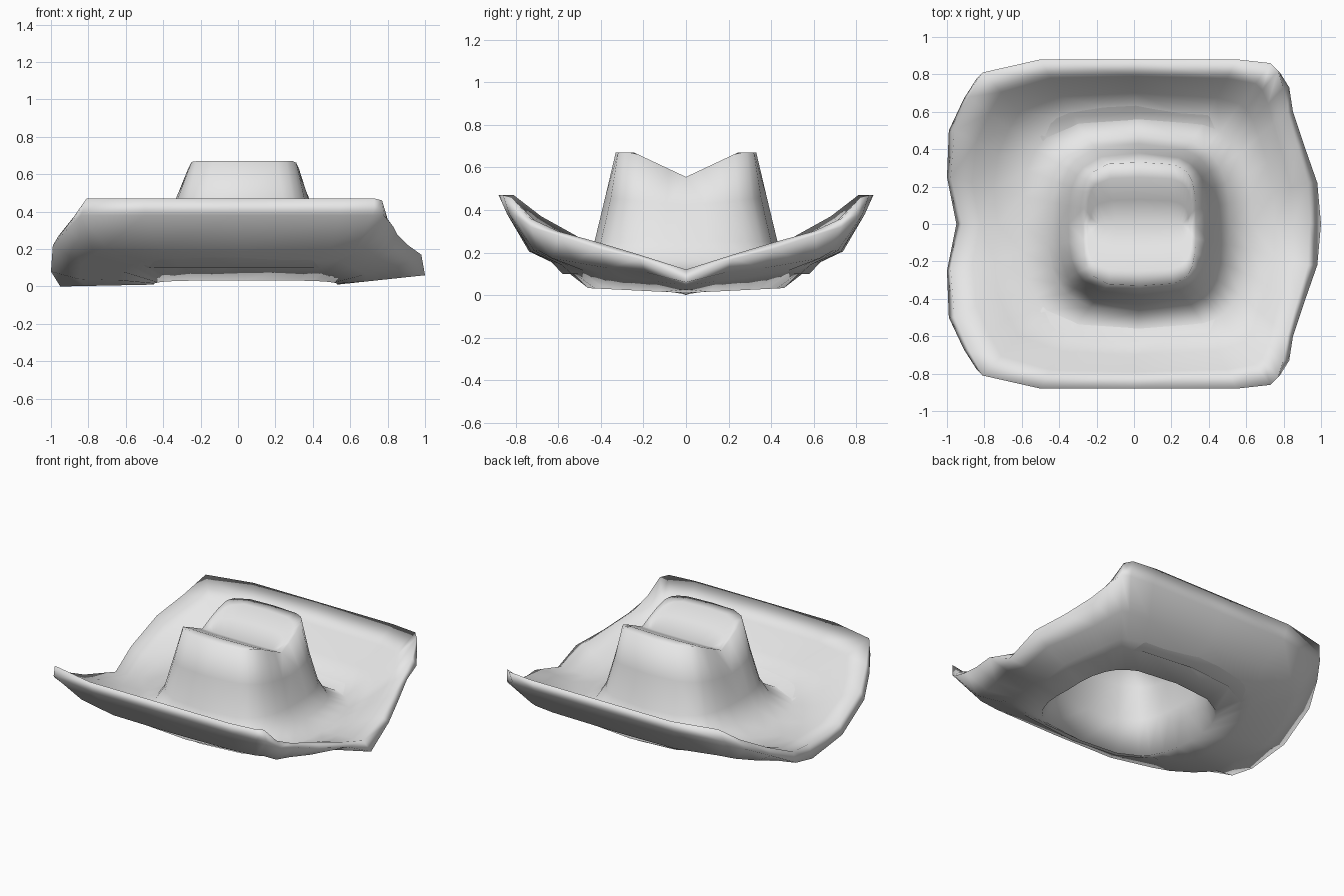
import bpy
import bmesh
import math
from mathutils import Vector

cube = bpy.data.objects.get("Cube")
if cube:
    bpy.data.objects.remove(cube)

felt = bpy.data.materials.new("pale grey felt")
felt.use_nodes = True
shade = (0.8, 0.8, 0.8, 1)
felt.diffuse_color = shade
felt.node_tree.nodes["Principled BSDF"].inputs["Base Color"].default_value = shade

# Half outline of the upper lip of the brim, from the +x end round to the -x end
upper_lip = [Vector(p) for p in (
    (.94, 0, .12), (.93, .22, .19), (.87, .42, .25), (.82, .6, .3), (.8, .73, .36),
    (.77, .82, .46), (.73, .86, .47), (.55, .88, .47), (0, .88, .47), (-.5, .88, .47),
    (-.81, .81, .47), (-.88, .68, .37), (-.96, .5, .27), (-.98, .25, .15), (-.92, 0, .09))]

# Half outline of the lower lip
lower_lip = [Vector(p) for p in (
    (1, 0, .06), (.98, .22, .17), (.91, .42, .22), (.85, .6, .28), (.83, .73, .32),
    (.78, .81, .38), (.72, .83, .38), (.55, .84, .38), (0, .84, .38), (-.5, .84, .38),
    (-.84, .78, .38), (-.91, .67, .31), (-.99, .5, .22), (-1, .25, .08), (-.95, 0, 0))]


def crown_ring(x_min, x_max, depth, height, power=3.0):
    """Half of a rounded rectangle, one point for each point of the lip."""
    ring = []
    middle, reach = (x_min + x_max) / 2, (x_max - x_min) / 2
    for p in upper_lip:
        angle = math.atan2(p.y, p.x)
        c, s = math.cos(angle), math.sin(angle)
        r = (abs(c) ** power + abs(s) ** power) ** (-1 / power)
        y = max(0, depth * r * s)
        ring.append(Vector((middle + reach * r * c, y, height(y))))
    return ring


def brim_ring(foot, lip, t, sag):
    """Ring between the foot of the crown and the lip."""
    ring = [a.lerp(b, t) for a, b in zip(foot, lip)]
    for p in ring:
        p.z -= sag * p.y
    return ring


def crown_rings(inset):
    """Crown wall, rim and pressed top, drawn in by the felt thickness."""
    def crease(y):
        return min(.67, .555 + .47 * y) - inset

    sizes = [
        (-.4, .45, .43, lambda y: .25, 3),
        (-.35, .4, .38, lambda y: .42 + .1 * y, 3),
        (-.27, .33, .33, crease, 4),
        (-.25, .31, .25, crease, 4),
        (-.23, .29, .13, crease, 4),
    ]
    rings = [crown_ring(a + inset, b - inset, d - inset, h, p) for a, b, d, h, p in sizes]
    rings.append(crown_ring(-.2, .26, 0, crease))
    return rings


# Upper side: brim, flared foot and crown
flare = crown_ring(-.6, .63, .58, lambda y: .1)
upper = [
    upper_lip,
    brim_ring(flare, upper_lip, .7, 0),
    brim_ring(flare, upper_lip, .4, .03),
    flare,
    crown_ring(-.46, .51, .47, lambda y: .16),
] + crown_rings(0)

# Underside: brim, opening and hollow crown
opening = crown_ring(-.45, .53, .46, lambda y: .01 + .05 * y)
under = [
    lower_lip,
    brim_ring(opening, lower_lip, .73, .11),
    brim_ring(opening, lower_lip, .35, .03),
    opening,
] + crown_rings(.015)

# One loft from the valley on top, over the lip, to the valley inside
bm = bmesh.new()
loops = [[bm.verts.new(p) for p in ring] for ring in upper[::-1] + under]
for a, b in zip(loops, loops[1:]):
    for i in range(len(a) - 1):
        bm.faces.new((a[i], b[i], b[i + 1], a[i + 1]))
bmesh.ops.remove_doubles(bm, verts=bm.verts, dist=.0005)
mesh = bpy.data.meshes.new("hat")
bm.to_mesh(mesh)
bm.free()
mesh.materials.append(felt)

hat = bpy.data.objects.new("hat", mesh)
bpy.context.collection.objects.link(hat)

# Other half of the hat
mirror = hat.modifiers.new("other half", "MIRROR")
mirror.use_axis = (False, True, False)
mirror.use_clip = True

bpy.context.view_layer.objects.active = hat
hat.select_set(True)
bpy.ops.object.shade_smooth()
